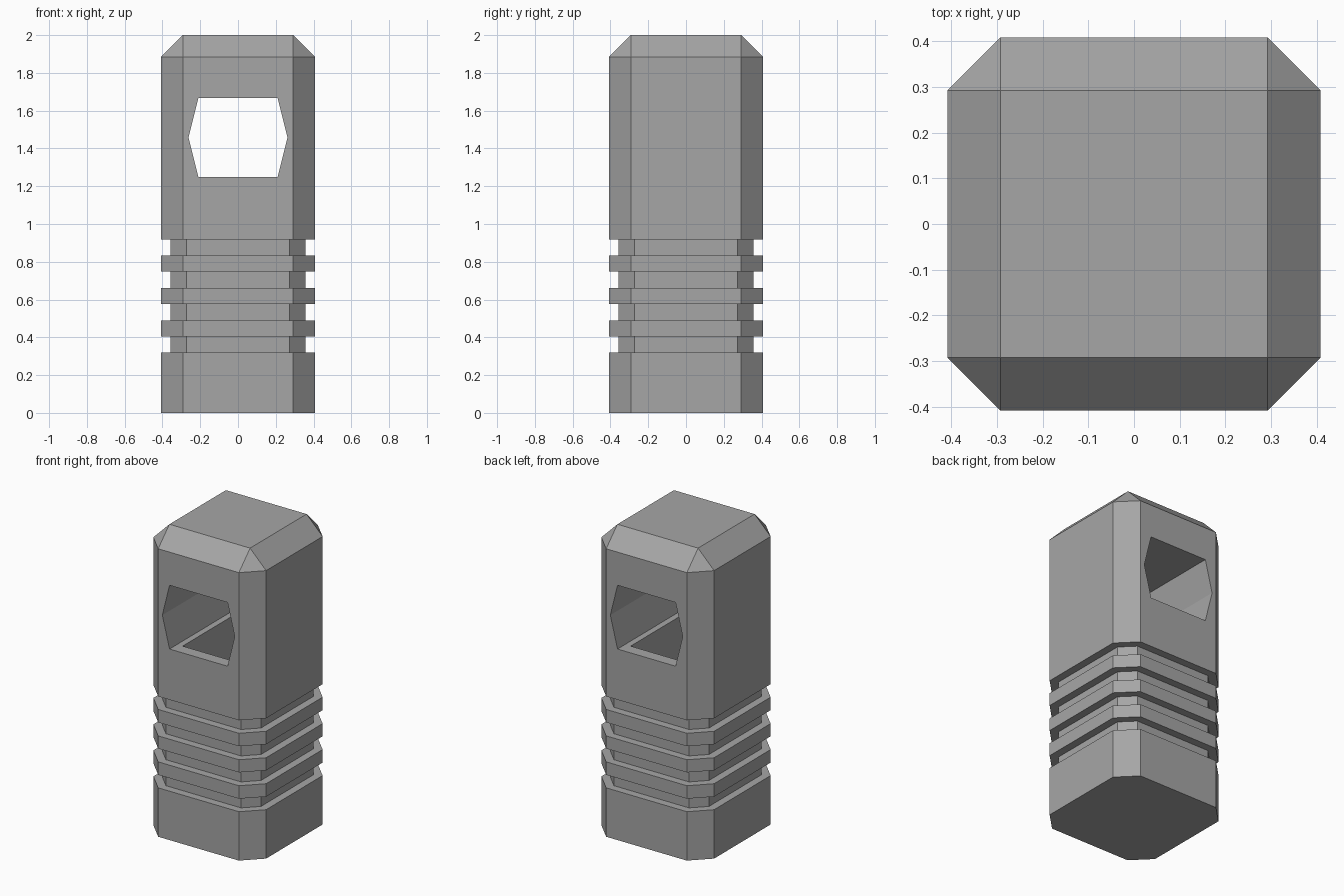
import bpy
import bmesh

cube = bpy.data.objects.get("Cube")
if cube:
    bpy.data.objects.remove(cube, do_unlink=True)

grey = bpy.data.materials.new("plain grey")
grey.use_nodes = True
colour = (0.38, 0.38, 0.38, 1)
grey.diffuse_color = colour
grey.node_tree.nodes["Principled BSDF"].inputs["Base Color"].default_value = colour


def loft(name, rings):
    """Closed solid through a list of rings of points."""
    bm = bmesh.new()
    loops = [[bm.verts.new(p) for p in ring] for ring in rings]
    count = len(loops[0])
    for a, b in zip(loops, loops[1:]):
        for i in range(count):
            j = (i + 1) % count
            bm.faces.new((a[i], a[j], b[j], b[i]))
    bm.faces.new(loops[0][::-1])
    bm.faces.new(loops[-1])
    bmesh.ops.remove_doubles(bm, verts=bm.verts[:], dist=0.0001)
    bmesh.ops.recalc_face_normals(bm, faces=bm.faces[:])
    mesh = bpy.data.meshes.new(name)
    bm.to_mesh(mesh)
    bm.free()
    mesh.materials.append(grey)
    obj = bpy.data.objects.new(name, mesh)
    bpy.context.collection.objects.link(obj)
    return obj


def octagon(r, flat, z):
    """Square of half width r with chamfered corners."""
    return [(r, -flat, z), (r, flat, z), (flat, r, z), (-flat, r, z),
            (-r, flat, z), (-r, -flat, z), (-flat, -r, z), (flat, -r, z)]


WIDE, FLAT = 0.408, 0.292
NARROW, NARROW_FLAT = 0.357, 0.272
GROOVES = [(0.32, 0.405), (0.49, 0.577), (0.66, 0.748), (0.833, 0.918)]

# Body with grip grooves and a chamfered top
rings = [octagon(WIDE, FLAT, 0)]
for low, high in GROOVES:
    rings += [octagon(WIDE, FLAT, low), octagon(NARROW, NARROW_FLAT, low),
              octagon(NARROW, NARROW_FLAT, high), octagon(WIDE, FLAT, high)]
rings += [octagon(WIDE, FLAT, 1.884), octagon(FLAT, FLAT, 2)]
body = loft("body", rings)

# Six-sided cross hole, front to back
hexagon = [(-0.21, 1.25), (0.21, 1.25), (0.262, 1.458),
           (0.21, 1.667), (-0.21, 1.667), (-0.262, 1.458)]
cross_hole = loft("cross_hole_cutter",
                  [[(x, y, z) for x, z in hexagon] for y in (-0.6, 0.6)])

# Hollow shaft below the floor of the cross hole
shaft = loft("shaft_cutter",
             [[(sx * 0.17, sy * 0.33, z) for sx, sy in
               ((-1, -1), (1, -1), (1, 1), (-1, 1))] for z in (0.1, 1.35)])

for cutter in (cross_hole, shaft):
    cutter.hide_render = True
    mod = body.modifiers.new(cutter.name, "BOOLEAN")
    mod.operation = "DIFFERENCE"
    mod.solver = "EXACT"
    mod.object = cutter

# Bake the cuts and drop the cutters
graph = bpy.context.evaluated_depsgraph_get()
baked = bpy.data.meshes.new_from_object(body.evaluated_get(graph))
body.modifiers.clear()
body.data = baked
baked.materials.clear()
baked.materials.append(grey)
for face in baked.polygons:
    face.material_index = 0
    face.use_smooth = False
for cutter in (cross_hole, shaft):
    bpy.data.objects.remove(cutter, do_unlink=True)
